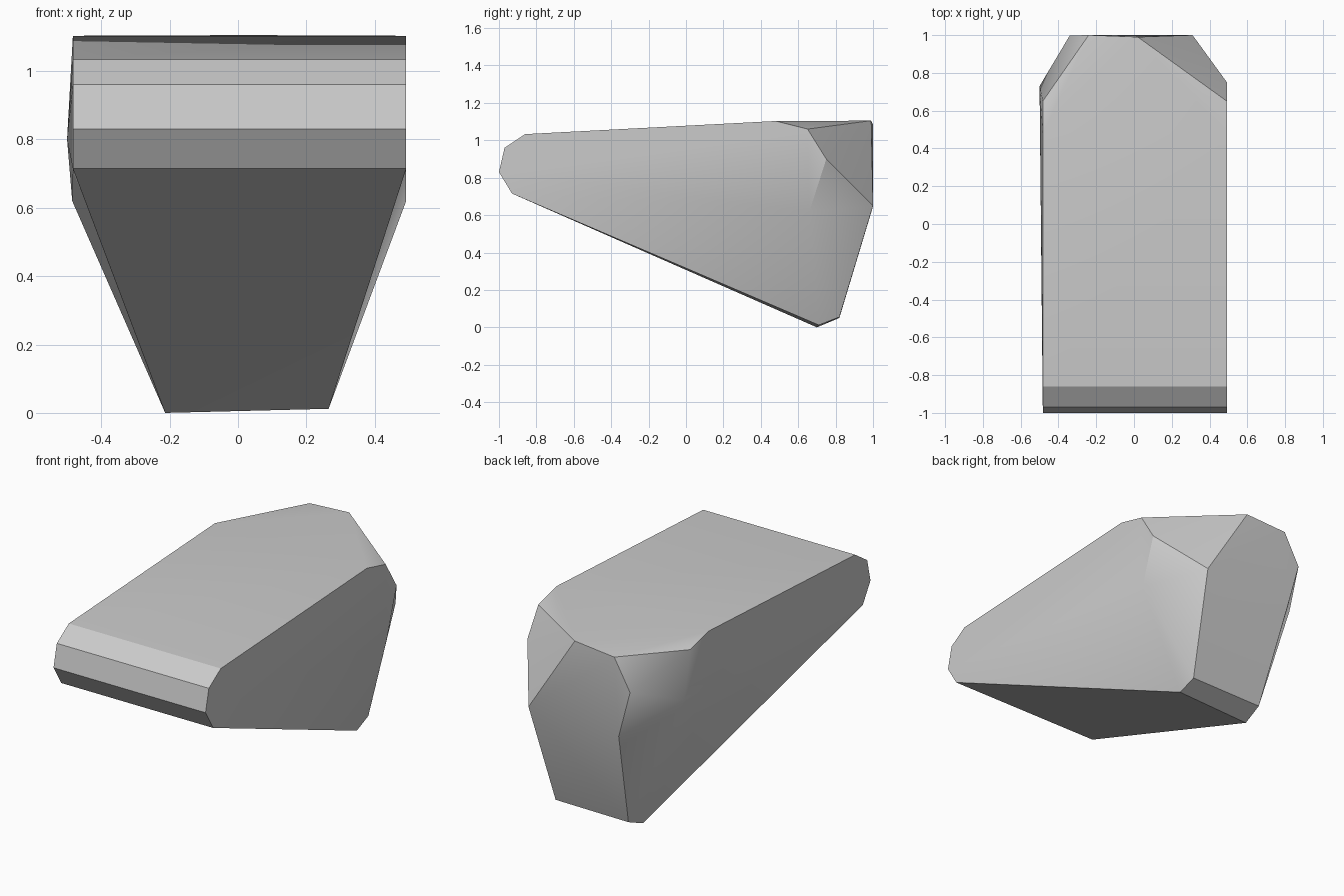
import bpy, bmesh, math

# Remove the default object
cube = bpy.data.objects.get("Cube")
if cube:
    bpy.data.objects.remove(cube, do_unlink=True)

# Stone material
stone = bpy.data.materials.new("stone_grey")
stone.use_nodes = True
colour = (0.6, 0.6, 0.6, 1.0)
stone.diffuse_color = colour
stone.node_tree.nodes["Principled BSDF"].inputs["Base Color"].default_value = colour

LEFT, RIGHT = 0.492, -0.483

# Slab outline (y, z) shared by both sides: rounded nose and top edge
outline = [(-0.93, 0.715), (-1.0, 0.83), (-0.97, 0.96), (-0.86, 1.033),
           (0.48, 1.103), (0.65, 1.06)]
points = [(x, y, z) for x in (LEFT, RIGHT) for y, z in outline]

# Narrow foot with a small bevel at the back
points += [(0.265, 0.71, 0.012), (-0.213, 0.70, 0.0),
           (0.262, 0.82, 0.055), (-0.205, 0.82, 0.05)]

# Chipped back left corner
points += [(LEFT, 0.75, 0.90), (LEFT, 0.66, 0.62)]

# Chipped back right corner, bulging slightly
points += [(-0.50, 0.73, 0.80), (-0.485, 0.58, 0.62)]

# Back face corners
points += [(0.02, 0.99, 1.105), (-0.24, 1.0, 1.085), (-0.34, 0.998, 0.905),
           (-0.265, 0.995, 0.63), (0.31, 1.0, 0.65)]

# Wrap the corner points in one closed rock surface
bm = bmesh.new()
for p in points:
    bm.verts.new(p)
result = bmesh.ops.convex_hull(bm, input=bm.verts[:])
loose = [v for v in bm.verts if not v.link_faces]
bmesh.ops.delete(bm, geom=loose, context="VERTS")
bmesh.ops.dissolve_limit(bm, angle_limit=math.radians(1.5),
                         verts=bm.verts[:], edges=bm.edges[:])
bmesh.ops.recalc_face_normals(bm, faces=bm.faces[:])

mesh = bpy.data.meshes.new("rock_slab")
bm.to_mesh(mesh)
bm.free()
mesh.materials.append(stone)
rock = bpy.data.objects.new("rock_slab", mesh)
bpy.context.collection.objects.link(rock)

# Soft facets, crisp chipped edges
bpy.ops.object.select_all(action="DESELECT")
rock.select_set(True)
bpy.context.view_layer.objects.active = rock
bpy.ops.object.shade_smooth_by_angle(angle=math.radians(30))
